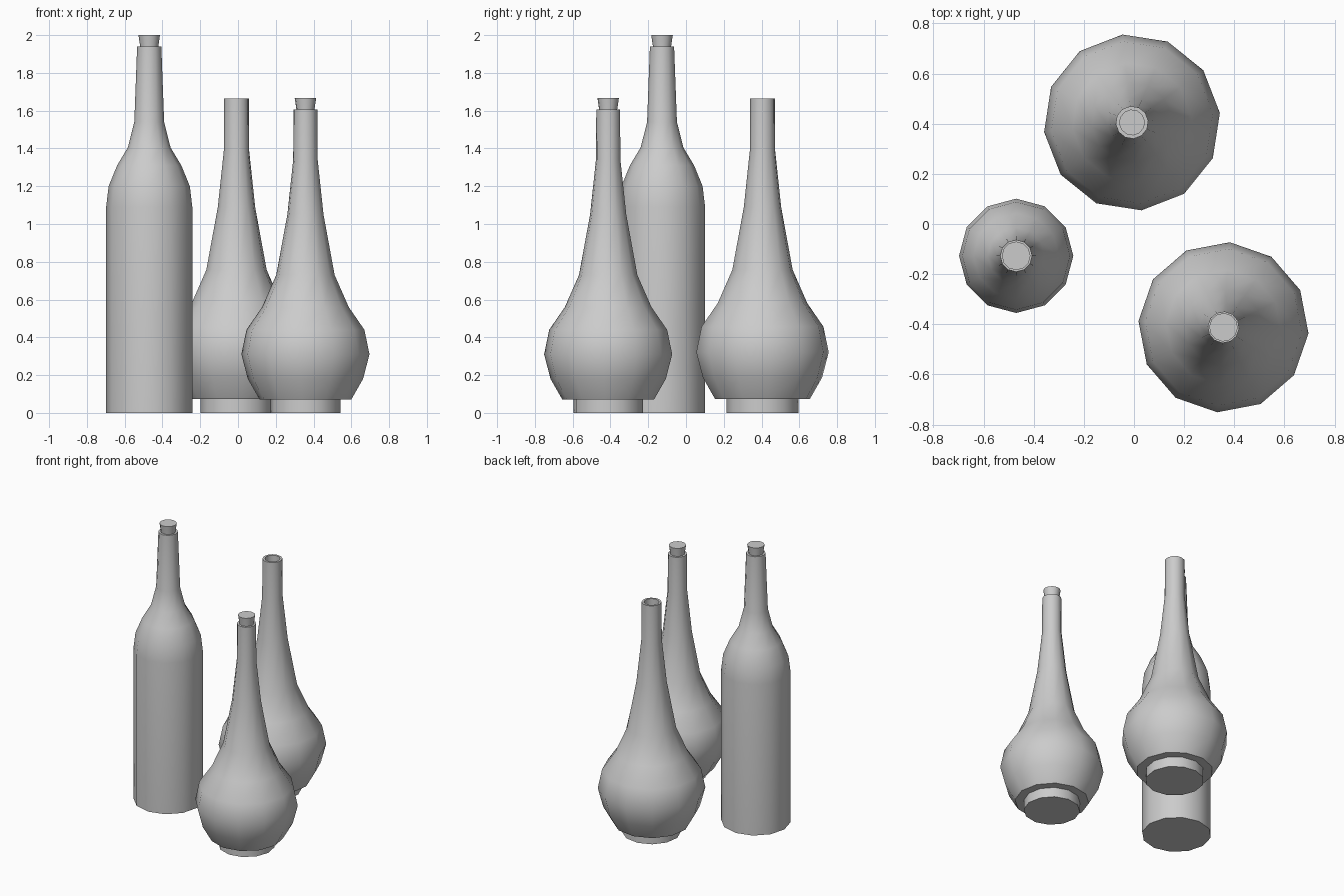
import bpy, bmesh
from math import sin, cos, pi, radians

if "Cube" in bpy.data.objects:
    bpy.data.objects.remove(bpy.data.objects["Cube"])

SIDES = 12
GREY = (0.6, 0.6, 0.6, 1)
grey = bpy.data.materials.new("plain grey")
grey.use_nodes = True
grey.diffuse_color = GREY
grey.node_tree.nodes["Principled BSDF"].inputs["Base Color"].default_value = GREY


def lathe(name, profile, centre, turn=0, scale=1):
    """Spin (radius, height) points around a vertical axis and cap both ends."""
    bm = bmesh.new()
    rings = []
    for r, z in profile:
        angles = [radians(turn) + 2 * pi * i / SIDES for i in range(SIDES)]
        rings.append([bm.verts.new((r * scale * cos(a), r * scale * sin(a), z * scale))
                      for a in angles])
    for low, high in zip(rings, rings[1:]):
        for i in range(SIDES):
            j = (i + 1) % SIDES
            bm.faces.new((low[i], low[j], high[j], high[i]))
    bm.faces.new(rings[0][::-1])
    bm.faces.new(rings[-1])
    mesh = bpy.data.meshes.new(name)
    bm.to_mesh(mesh)
    bm.free()
    mesh.materials.append(grey)
    obj = bpy.data.objects.new(name, mesh)
    obj.location = (*centre, 0)
    bpy.context.collection.objects.link(obj)
    bpy.ops.object.select_all(action="DESELECT")
    obj.select_set(True)
    bpy.context.view_layer.objects.active = obj
    bpy.ops.object.shade_smooth_by_angle(angle=radians(46))
    return obj


def mouth(radius, top, depth=0.2):
    """Rim and bore that finish a bottle profile."""
    return [(radius, top), (radius, top - depth)]


def cork(name, top, centre, turn=0):
    lathe(name, [(0.042, top - 0.12), (0.048, top - 0.06), (0.057, top)], centre, turn)


# Tall straight bottle
tall = [(0.228, 0), (0.228, 1.09), (0.215, 1.2), (0.17, 1.31),
        (0.113, 1.405), (0.079, 1.54), (0.064, 1.94)]
tall_at = (-0.47, -0.127)
lathe("tall_bottle", tall + mouth(0.05, 1.94), tall_at)
cork("tall_bottle_cork", 2.0, tall_at)

# Round flasks standing on a narrow foot
flask = [(0.185, 0), (0.185, 0.07), (0.243, 0.07), (0.306, 0.18), (0.34, 0.31),
         (0.313, 0.44), (0.23, 0.56), (0.155, 0.73), (0.096, 1.05),
         (0.065, 1.34), (0.063, 1.605)]
flask += mouth(0.048, 1.605)
front_at = (0.357, -0.412)
lathe("front_flask", flask, front_at, turn=-4.2)
cork("front_flask_cork", 1.667, front_at, turn=-4.2)
lathe("open_back_flask", flask, (-0.008, 0.405), turn=6.2, scale=1.037)
